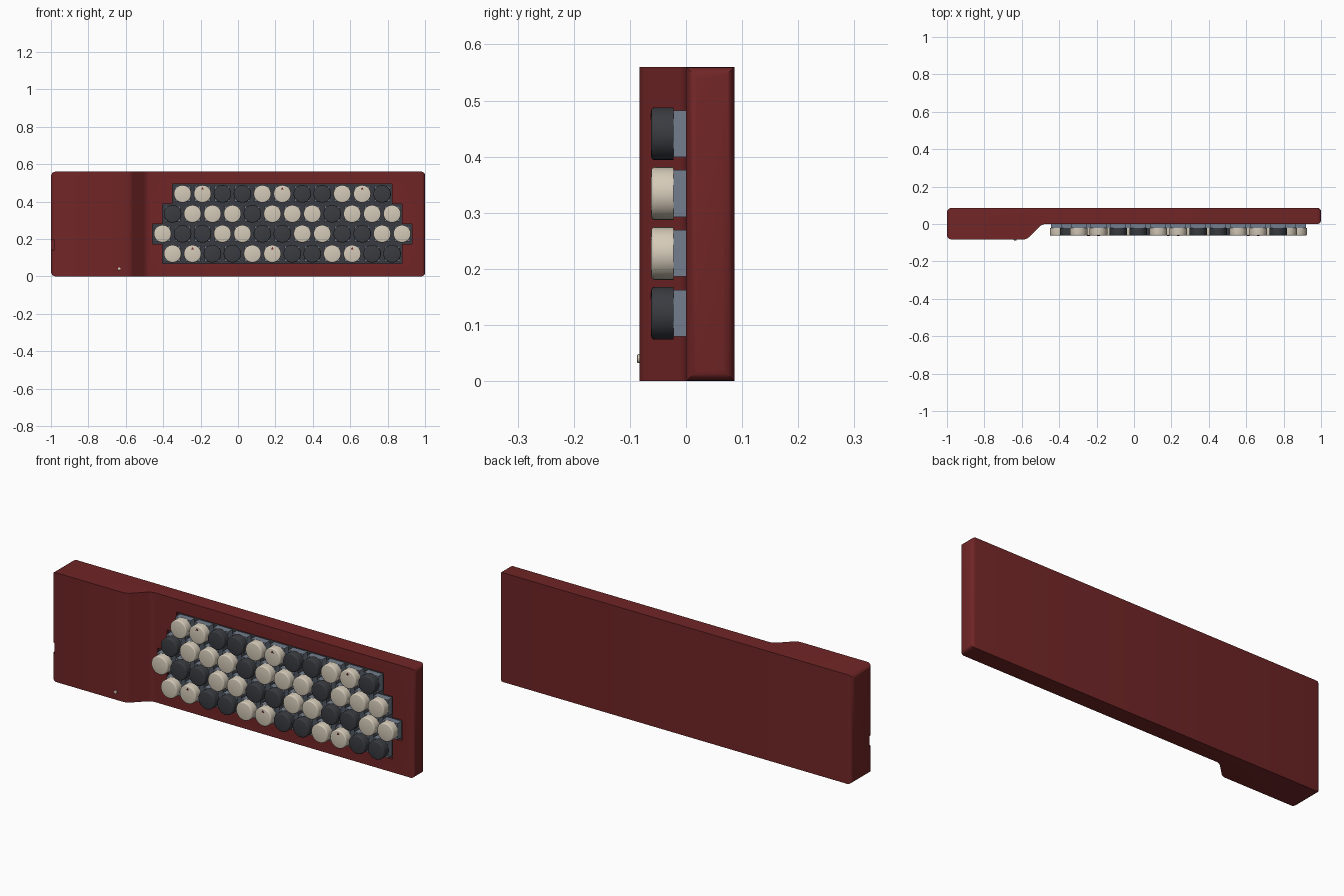
import bpy, bmesh
from math import pi, radians
from mathutils import Matrix, Vector

cube = bpy.data.objects.get("Cube")
if cube:
    bpy.data.objects.remove(cube, do_unlink=True)


def material(name, rgb):
    m = bpy.data.materials.new(name)
    m.use_nodes = True
    col = (*rgb, 1)
    m.diffuse_color = col
    for n in m.node_tree.nodes:
        if n.type == 'BSDF_PRINCIPLED':
            n.inputs["Base Color"].default_value = col
    return m


RED = material("dark_red", (0.165, 0.0185, 0.0195))
CREAM = material("cream", (0.66, 0.59, 0.48))
CHARCOAL = material("charcoal", (0.042, 0.044, 0.052))
SLATE = material("slate_grey", (0.17, 0.205, 0.262))


def finish(name, bm, mat):
    bmesh.ops.recalc_face_normals(bm, faces=bm.faces)
    mesh = bpy.data.meshes.new(name)
    bm.to_mesh(mesh)
    bm.free()
    mesh.materials.append(mat)
    ob = bpy.data.objects.new(name, mesh)
    bpy.context.collection.objects.link(ob)
    return ob


def activate(ob):
    bpy.ops.object.select_all(action='DESELECT')
    ob.select_set(True)
    bpy.context.view_layer.objects.active = ob


def smooth(ob):
    activate(ob)
    bpy.ops.object.shade_smooth_by_angle(angle=radians(35))
    return ob


def prism(points, direction):
    bm = bmesh.new()
    face = bm.faces.new([bm.verts.new(p) for p in points])
    new = bmesh.ops.extrude_face_region(bm, geom=[face])["geom"]
    verts = [v for v in new if isinstance(v, bmesh.types.BMVert)]
    bmesh.ops.translate(bm, verts=verts, vec=Vector(direction))
    return bm


def box(lo, hi):
    pts = [(lo[0], lo[1], lo[2]), (hi[0], lo[1], lo[2]),
           (hi[0], hi[1], lo[2]), (lo[0], hi[1], lo[2])]
    return prism(pts, (0, 0, hi[2] - lo[2]))


def disc(radius, depth, segments, axis='X', bevel=0):
    """Cylinder facing -y (axis X turn) or +x (axis Y turn), centred on the origin."""
    bm = bmesh.new()
    bmesh.ops.create_cone(bm, cap_ends=True, segments=segments, radius1=radius,
                          radius2=radius, depth=depth)
    if bevel:
        rim = [e for e in bm.edges if all(v.co.z > 0 for v in e.verts)]
        bmesh.ops.bevel(bm, geom=rim, offset=bevel, segments=3, profile=0.5, affect='EDGES')
    bm.transform(Matrix.Rotation(pi / 2, 4, axis))
    return bm


def cut(target, cutter):
    mod = target.modifiers.new("cut", 'BOOLEAN')
    mod.operation = 'DIFFERENCE'
    mod.object = cutter
    activate(target)
    bpy.ops.object.modifier_apply(modifier=mod.name)
    bpy.data.objects.remove(cutter, do_unlink=True)


# Case: thin slab with a thicker block on one end, joined by a ramp
BACK, BLOCK, HEIGHT = 0.086, -0.083, 0.56
outline = [(-1, BLOCK), (-0.575, BLOCK), (-0.49, 0), (1, 0), (1, BACK), (-1, BACK)]
bm = prism([(x, y, 0) for x, y in outline], (0, 0, HEIGHT))


def bevel_where(test, offset):
    edges = [e for e in bm.edges if test(*e.verts)]
    bmesh.ops.bevel(bm, geom=edges, offset=offset, segments=4, profile=0.5, affect='EDGES')


bevel_where(lambda a, b: a.co.x < -0.999 and b.co.x < -0.999, 0.025)
bevel_where(lambda a, b: a.co.x > 0.999 and b.co.x > 0.999, 0.02)
bevel_where(lambda a, b: abs(a.co.x - b.co.x) < 0.001 and -0.6 < a.co.x < -0.4, 0.018)
case = finish("case", bm, RED)

# Key layout: one letter per key, top row first
ROWS = ["LLDDLLDDLLD", "DLLLDLLLDLLL", "LDDLLDDLLDDLL", "LLDDLLDDLLDD"]
PITCH, TOP_Z, MID_X = 0.1067, 0.441, 0.237
POCKET = 0.016

# Stepped key field outline
right_side, left_side = [], []
for r, row in enumerate(ROWS):
    half = len(row) * PITCH / 2
    z = TOP_Z - r * PITCH
    for edge in (z + PITCH / 2, z - PITCH / 2):
        right_side.append((MID_X + half, edge))
        left_side.append((MID_X - half, edge))
field = right_side + left_side[::-1]


def field_prism(y0, y1):
    return prism([(x, y0, z) for x, z in field], (0, y1 - y0, 0))


# Recess, side slot and round socket
cut(case, finish("recess_cutter", field_prism(-0.02, POCKET), RED))
cut(case, finish("slot_cutter", box((-1.02, -0.1, 0.14), (-0.982, -0.06, 0.195)), RED))
socket = finish("socket_cutter", disc(0.012, 0.06, 20, 'Y'), RED)
socket.location = (-1, -0.012, 0.06)
bpy.context.view_layer.update()
cut(case, socket)
smooth(case)

finish("key_plate", field_prism(POCKET - 0.003, POCKET + 0.003), CHARCOAL)

# Master parts, shared by every key
CAP_R, CAP_FRONT, CAP_BACK = 0.047, -0.062, -0.022
masters = {}
for letter, mat in (("L", CREAM), ("D", CHARCOAL)):
    masters[letter] = smooth(finish("key_cap", disc(CAP_R, CAP_BACK - CAP_FRONT, 32,
                                                    bevel=0.006), mat))
s = 0.0415
switch = finish("key_switch", box((-s, CAP_BACK, -s), (s, POCKET, s)), SLATE)
mark = finish("key_mark", disc(0.008, 0.002, 3), RED)


def place(master, name, loc):
    ob = bpy.data.objects.new(name, master.data)
    ob.location = loc
    bpy.context.collection.objects.link(ob)
    return ob


for r, row in enumerate(ROWS):
    z = TOP_Z - r * PITCH
    for i, letter in enumerate(row):
        x = MID_X + (i - (len(row) - 1) / 2) * PITCH
        place(masters[letter], "key_cap", (x, (CAP_FRONT + CAP_BACK) / 2, z))
        place(switch, "key_switch", (x, 0, z))
        # Small red marks on every fourth key of the outer rows
        if r in (0, 3) and i % 4 == 1:
            place(mark, "key_mark", (x, CAP_FRONT - 0.0005, z + 0.028))

for ob in (*masters.values(), switch, mark):
    bpy.data.objects.remove(ob, do_unlink=True)

# Indicator light on the block
light = smooth(finish("indicator_light", disc(0.008, 0.012, 16, bevel=0.002), CREAM))
light.location = (-0.635, -0.081, 0.04)
